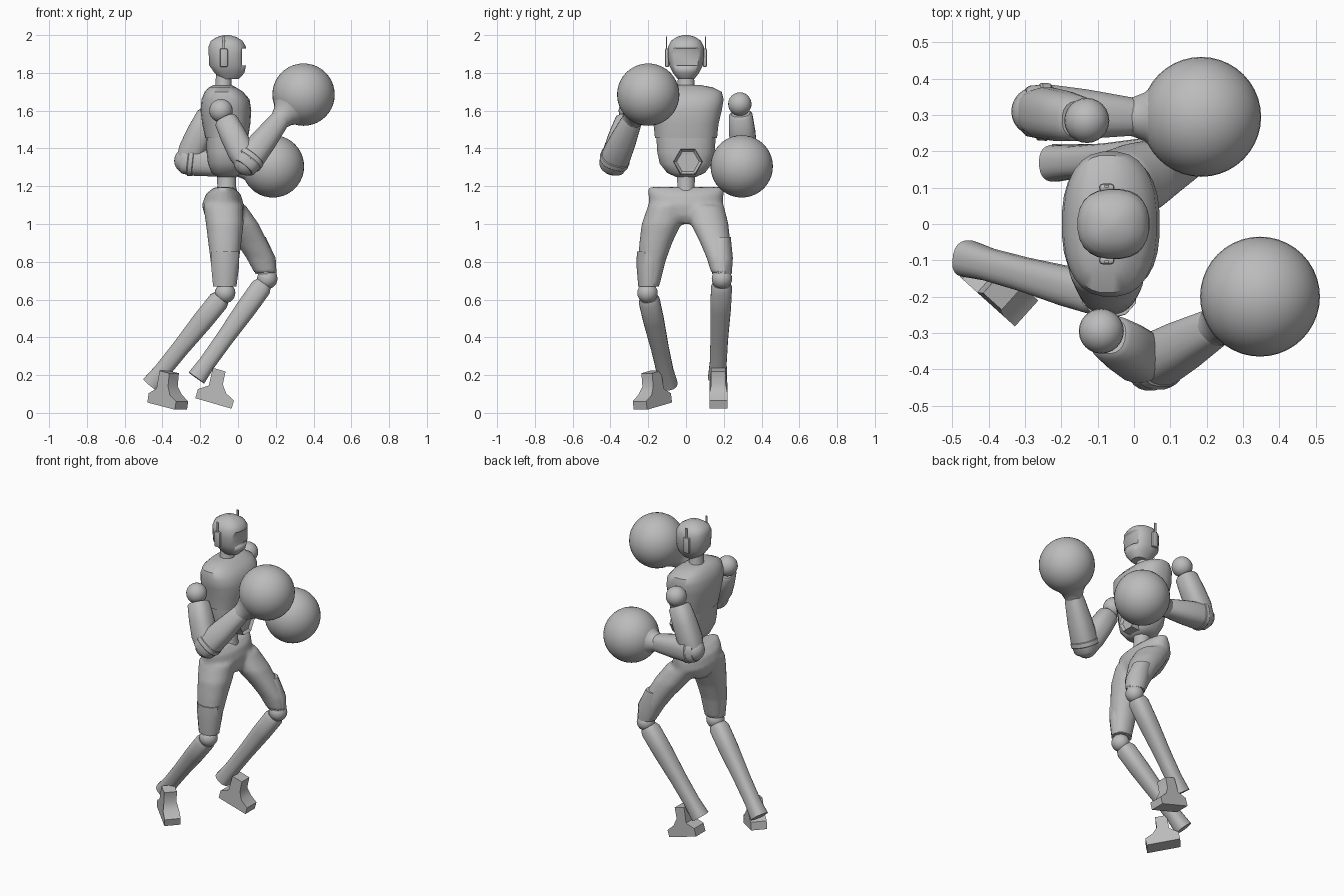
import bpy, bmesh
from math import sin, cos, pi, copysign, radians
from mathutils import Vector, Matrix

cube = bpy.data.objects.get("Cube")
if cube:
    bpy.data.objects.remove(cube)

grey = bpy.data.materials.new("plain_grey")
grey.use_nodes = True
grey.diffuse_color = (0.5, 0.5, 0.5, 1)
grey.node_tree.nodes["Principled BSDF"].inputs["Base Color"].default_value = (0.5, 0.5, 0.5, 1)


def finish(name, bm, angle=40):
    bmesh.ops.recalc_face_normals(bm, faces=bm.faces)
    mesh = bpy.data.meshes.new(name)
    bm.to_mesh(mesh)
    bm.free()
    mesh.materials.append(grey)
    mesh.shade_smooth()
    mesh.set_sharp_from_angle(angle=radians(angle))
    ob = bpy.data.objects.new(name, mesh)
    bpy.context.scene.collection.objects.link(ob)
    return ob


def skin(bm, rings, sides, power):
    """Join rings of (centre, u axis, v axis) into a closed tube."""
    def bend(v):
        return copysign(abs(v) ** (2 / power), v)
    loops = []
    for c, u, v in rings:
        angles = [2 * pi * (i + 0.5) / sides for i in range(sides)]
        loops.append([bm.verts.new(c + u * bend(cos(a)) + v * bend(sin(a))) for a in angles])
    for low, high in zip(loops, loops[1:]):
        for i in range(sides):
            j = (i + 1) % sides
            bm.faces.new((low[i], low[j], high[j], high[i]))
    bm.faces.new(loops[0][::-1])
    bm.faces.new(loops[-1])


def level_rings(stations):
    """Horizontal rings from (x, y, z, half depth, half width)."""
    return [(Vector((x, y, z)), Vector((rx, 0, 0)), Vector((0, ry, 0)))
            for x, y, z, rx, ry in stations]


def stack(name, stations, sides=24, power=2.0, angle=40):
    bm = bmesh.new()
    skin(bm, level_rings(stations), sides, power)
    return finish(name, bm, angle)


def limb(name, a, b, stations, sides=20, power=2.0):
    """Tube from a to b with (fraction, radius) stations."""
    a, b = Vector(a), Vector(b)
    d = (b - a).normalized()
    u = d.cross(Vector((0, 1, 0))).normalized()
    v = d.cross(u)
    bm = bmesh.new()
    skin(bm, [(a.lerp(b, t), u * r, v * r) for t, r in stations], sides, power)
    return finish(name, bm)


def ball(name, centre, r, seg=24):
    bm = bmesh.new()
    bmesh.ops.create_uvsphere(bm, u_segments=seg, v_segments=seg // 2, radius=r,
                              matrix=Matrix.Translation(centre))
    return finish(name, bm)


def box(name, centre, size, bevel=0.0):
    bm = bmesh.new()
    bmesh.ops.create_cube(bm, size=1, matrix=Matrix.LocRotScale(centre, None, size))
    if bevel:
        bmesh.ops.bevel(bm, geom=bm.edges[:], offset=bevel, segments=2, affect='EDGES', profile=0.5)
    return finish(name, bm)


# Head with a recessed visor
head = stack("head", [(-.045, 0, 1.768, .05, .045), (-.045, 0, 1.80, .08, .07),
                      (-.055, 0, 1.84, .098, .09), (-.056, 0, 1.9, .1, .097),
                      (-.057, 0, 1.94, .099, .095), (-.06, 0, 1.97, .084, .08),
                      (-.06, 0, 1.99, .052, .05), (-.06, 0, 2.0, .015, .015)], power=2.4)
cutter = box("visor_cutter", Vector((.072, 0, 1.885)), Vector((.1, .15, .09)))
cutter.hide_render = True
cutter.hide_viewport = True
cut = head.modifiers.new("visor", 'BOOLEAN')
cut.operation = 'DIFFERENCE'
cut.object = cutter
stack("neck", [(-.075, 0, 1.69, .055, .06), (-.077, 0, 1.74, .042, .045),
               (-.075, 0, 1.81, .042, .042)])
for side, s in (("left", 1), ("right", -1)):
    box(side + "_ear_pad", Vector((-.075, s * .1, 1.88)), Vector((.042, .022, .1)), .009)
    box(side + "_antenna", Vector((-.075, s * .104, 1.95)), Vector((.012, .006, .085)))

# Torso
stack("chest", [(-.06, 0, 1.455, .114, .165), (-.062, 0, 1.53, .128, .173),
                (-.064, 0, 1.6, .135, .19), (-.066, 0, 1.66, .128, .2),
                (-.075, 0, 1.7, .102, .19), (-.083, 0, 1.724, .072, .14),
                (-.083, 0, 1.735, .05, .08)], sides=28, power=2.5)
limb("shoulder_bar", (-.097, -.275, 1.65), (-.097, .278, 1.65),
     [(0, .06), (.04, .068), (.2, .077), (.5, .085), (.8, .077), (.96, .068), (1, .06)], power=2.8)
stack("abdomen", [(-.06, 0, 1.25, .05, .055), (-.06, 0, 1.27, .08, .1),
                  (-.06, 0, 1.32, .1, .14), (-.06, 0, 1.38, .107, .153),
                  (-.06, 0, 1.46, .11, .158)], power=2.6)
stack("waist", [(-.06, 0, 1.13, .065, .075), (-.06, 0, 1.2, .05, .045),
                (-.06, 0, 1.28, .052, .052)])

# Hexagonal belly frame
bm = bmesh.new()
turn = Matrix.Rotation(pi / 2, 4, 'Y')
bmesh.ops.create_cone(bm, cap_ends=True, segments=6, radius1=.08, radius2=.075, depth=.06,
                      matrix=Matrix.Translation((.03, .01, 1.33)) @ turn)
front = max(bm.faces, key=lambda f: f.calc_center_median().x)
bmesh.ops.inset_region(bm, faces=[front], thickness=.015)
bmesh.ops.translate(bm, verts=front.verts[:], vec=(-.015, 0, 0))
finish("belly_frame", bm, 20)

# Pelvis and thighs, blended into one smooth body
bm = bmesh.new()
pelvis = [(-.07, 0, 1.0, .07, .05), (-.075, 0, 1.04, .1, .13), (-.08, 0, 1.1, .112, .195),
          (-.078, 0, 1.16, .092, .2), (-.075, 0, 1.195, .05, .205)]
right_thigh = [(-.08, -.1, 1.1, .105, .1), (-.07, -.13, 1.0, .1, .105), (-.07, -.16, .9, .088, .087),
               (-.07, -.182, .8, .075, .073), (-.068, -.195, .67, .06, .054)]
left_thigh = [(-.06, .1, 1.1, .1, .1), (.01, .125, 1.0, .1, .1), (.075, .155, .9, .085, .08),
              (.12, .175, .82, .076, .066), (.147, .187, .74, .06, .053)]
for part in (pelvis, right_thigh, left_thigh):
    skin(bm, level_rings(part), 24, 2.2)
hips = finish("hips_and_thighs", bm)
remesh = hips.modifiers.new("blend", 'REMESH')
remesh.mode = 'VOXEL'
remesh.voxel_size = .012
remesh.use_smooth_shade = True
soften = hips.modifiers.new("soften", 'SMOOTH')
soften.factor = .5
soften.iterations = 5

# Thigh guards
stack("right_thigh_guard", [(-.07, -.198, .67, .065, .055), (-.068, -.194, .78, .078, .068),
                            (-.068, -.198, .855, .078, .062)], sides=10)
stack("left_thigh_guard", [(.148, .19, .735, .058, .052), (.128, .186, .82, .075, .062),
                           (.09, .182, .93, .06, .055)], sides=10)

# Lower legs and feet
foot_side = [(-.1, 0), (.1, 0), (.1, .045), (.05, .07), (.02, .11), (.015, .18),
             (-.055, .18), (-.05, .085), (-.1, .05)]
legs = {"right": ((-.068, -.204, .635), (-.46, -.095, .15), (-.375, -.175, .036), -42, 11),
        "left": ((.155, .19, .71), (-.22, .167, .185), (-.13, .172, .05), 0, 16)}
for side, (knee, ankle, foot, heading, pitch) in legs.items():
    ball(side + "_knee", knee, .054)
    limb(side + "_shin", knee, ankle,
         [(.05, .045), (.09, .056), (.3, .055), (.6, .047), (.85, .045), (1, .051)], power=2.5)
    bm = bmesh.new()
    face = bm.faces.new([bm.verts.new((u, -.048, v)) for u, v in foot_side])
    new = bmesh.ops.extrude_face_region(bm, geom=[face])["geom"]
    bmesh.ops.translate(bm, verts=[g for g in new if isinstance(g, bmesh.types.BMVert)], vec=(0, .096, 0))
    for v in bm.verts:
        if v.co.z > .1:
            v.co.y *= .8
    bm.transform(Matrix.Translation(foot) @ Matrix.Rotation(radians(heading), 4, 'Z')
                 @ Matrix.Rotation(radians(pitch), 4, 'Y'))
    finish(side + "_foot", bm, 35)

# Arms with round gloves
arms = {"right": ((-.09, -.295, 1.6), (.045, -.385, 1.325), (.225, -.283, 1.555), (.347, -.2, 1.685)),
        "left": ((-.13, .285, 1.635), (-.27, .31, 1.335), (.0, .295, 1.305), (.185, .295, 1.305))}
for side, (shoulder, elbow, wrist, glove) in arms.items():
    ball(side + "_shoulder", shoulder, .062)
    limb(side + "_upper_arm", shoulder, elbow,
         [(.16, .05), (.2, .062), (.5, .07), (.8, .072), (.97, .062)], power=2.5)
    ball(side + "_elbow", elbow, .068)
    limb(side + "_forearm", elbow, wrist,
         [(-.12, .06), (-.08, .07), (.1, .077), (.5, .069), (.95, .054), (1, .05)], power=2.5)
    limb(side + "_elbow_cuff", elbow, wrist, [(.02, .074), (.04, .08), (.12, .08), (.14, .074)], power=2.5)
    limb(side + "_glove_neck", wrist, glove, [(-.12, .05), (.0, .056), (.15, .067), (.3, .09), (.45, .12)])
    ball(side + "_glove", glove, .165, 40)
